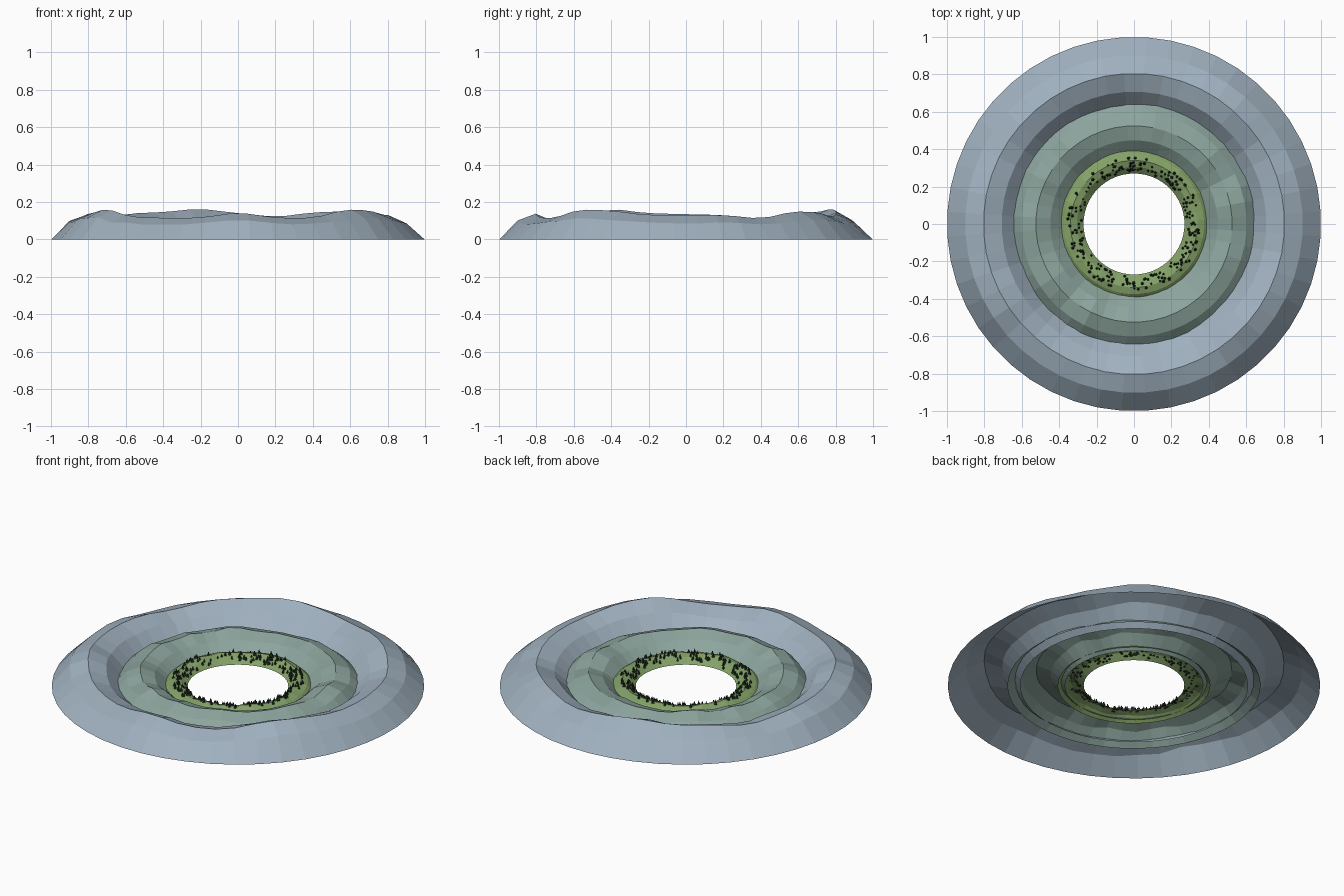
import bpy, bmesh, math, random
from mathutils import Vector, Matrix, noise

random.seed(7)
SEGMENTS = 48
BANDS = 4

cube = bpy.data.objects.get("Cube")
if cube:
    bpy.data.objects.remove(cube, do_unlink=True)


def make_material(name, rgb):
    mat = bpy.data.materials.new(name)
    mat.use_nodes = True
    mat.diffuse_color = (*rgb, 1)
    bsdf = mat.node_tree.nodes["Principled BSDF"]
    bsdf.inputs["Base Color"].default_value = (*rgb, 1)
    bsdf.inputs["Roughness"].default_value = 0.9
    return mat


def finish(bm, name, mat):
    mesh = bpy.data.meshes.new(name)
    bm.to_mesh(mesh)
    bm.free()
    mesh.materials.append(mat)
    obj = bpy.data.objects.new(name, mesh)
    bpy.context.collection.objects.link(obj)
    return obj


def ripple(angle, radius, seed):
    """Smooth noise around the ring, about -1 to 1."""
    p = Vector((math.cos(angle) * radius, math.sin(angle) * radius, seed))
    return noise.noise(p * 6)


# Far crest heights, every 15 degrees anticlockwise from +x
CREST = [.13, .13, .11, .15, .145, .12, .14, .165, .145, .14, .11, .13,
         .135, .14, .165, .12, .115, .115, .145, .115, .115, .16, .155, .13]


def far_height(angle):
    f = angle / math.tau * len(CREST) % len(CREST)
    i = int(f)
    return CREST[i] + (CREST[(i + 1) % len(CREST)] - CREST[i]) * (f - i)


def middle_height(angle):
    return 0.092 * (1 + 0.3 * ripple(angle, 0.52, 3.3))


def near_height(angle):
    return 0.04 * (1 + 0.3 * ripple(angle, 0.7, 8.1))


def ring_z(r, angle, inner, outer, height):
    t = (r - inner) / (outer - inner)
    return height(angle) * math.sin(math.pi * t)


def hill_ring(name, inner, outer, height, mat):
    """Open arched band of hills, with both rims on the ground."""
    bm = bmesh.new()
    loops = []
    for b in range(BANDS + 1):
        r = inner + (outer - inner) * b / BANDS
        loop = []
        for s in range(SEGMENTS):
            a = math.tau * (s + 0.5) / SEGMENTS
            z = ring_z(r, a, inner, outer, height)
            if b in (1, 3):
                z *= 1 + 0.15 * ripple(a, r, 5.7)
            loop.append(bm.verts.new((r * math.cos(a), r * math.sin(a), max(z, 0))))
        loops.append(loop)
    for low, high in zip(loops, loops[1:]):
        for s in range(SEGMENTS):
            n = (s + 1) % SEGMENTS
            bm.faces.new((low[s], high[s], high[n], low[n]))
    return finish(bm, name, mat)


blue = make_material("hazy blue", (0.35, 0.44, 0.52))
teal = make_material("muted teal", (0.265, 0.375, 0.34))
green = make_material("meadow green", (0.235, 0.365, 0.14))
dark = make_material("dark tree green", (0.016, 0.036, 0.02))

# Three overlapping rings of hills
hill_ring("far_mountains", 0.61, 1.0, far_height, blue)
hill_ring("middle_hills", 0.37, 0.68, middle_height, teal)
NEAR = (0.27, 0.41)
hill_ring("near_hills", *NEAR, near_height, green)

# Small conical trees scattered over the near hills
bm = bmesh.new()
for i in range(240):
    a = random.uniform(0, math.tau)
    r = random.uniform(0.283, 0.355)
    size = random.uniform(0.8, 1.2)
    depth = 0.022 * size
    z = ring_z(r, a, *NEAR, near_height) + depth / 2 - 0.003
    bmesh.ops.create_cone(
        bm, cap_ends=True, segments=5, radius1=0.008 * size, radius2=0, depth=depth,
        matrix=Matrix.Translation((r * math.cos(a), r * math.sin(a), z)) @ Matrix.Rotation(a, 4, 'Z'))
finish(bm, "trees", dark)
